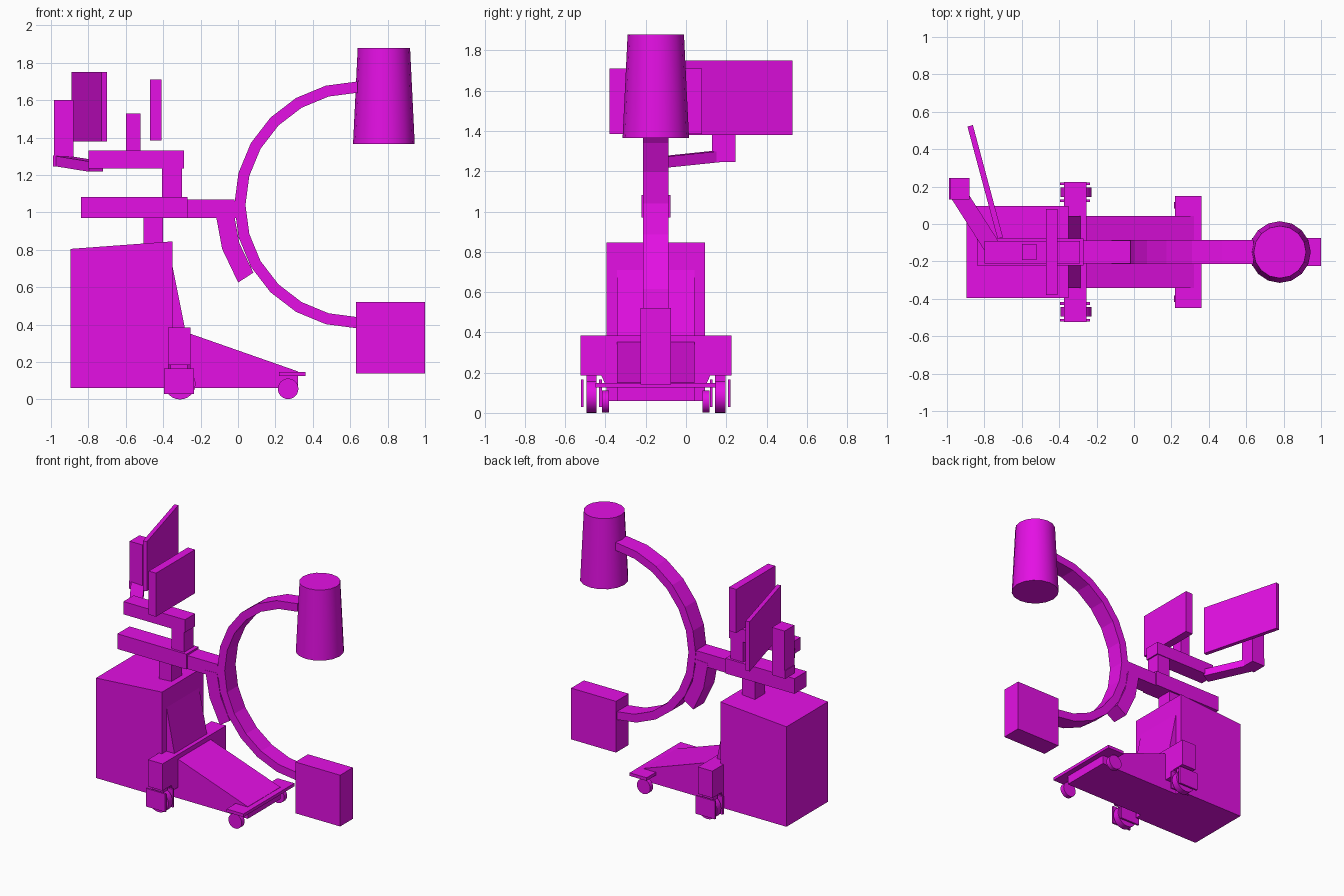
import bpy, bmesh
from math import radians, cos, sin, atan2
from mathutils import Vector, Matrix

cube = bpy.data.objects.get("Cube")
if cube:
    bpy.data.objects.remove(cube, do_unlink=True)

MID = -0.15  # y of the machine's symmetry plane

mat = bpy.data.materials.new("magenta_paint")
mat.use_nodes = True
colour = (0.78, 0.005, 0.78, 1)
mat.diffuse_color = colour
mat.node_tree.nodes["Principled BSDF"].inputs["Base Color"].default_value = colour


def finish(name, bm):
    bmesh.ops.recalc_face_normals(bm, faces=bm.faces)
    mesh = bpy.data.meshes.new(name)
    bm.to_mesh(mesh)
    bm.free()
    mesh.materials.append(mat)
    obj = bpy.data.objects.new(name, mesh)
    bpy.context.collection.objects.link(obj)
    return obj


def box(name, x, y, z):
    """Box from its (min, max) range on each axis."""
    bm = bmesh.new()
    size = [b - a for a, b in (x, y, z)]
    centre = Vector([(a + b) / 2 for a, b in (x, y, z)])
    bmesh.ops.create_cube(bm, size=1,
                          matrix=Matrix.Translation(centre) @ Matrix.Diagonal((*size, 1)))
    return finish(name, bm)


def mid(half):
    return (MID - half, MID + half)


def prism(name, points, offset):
    """Solid made by sweeping a flat outline along an offset."""
    bm = bmesh.new()
    face = bm.faces.new([bm.verts.new(p) for p in points])
    new = bmesh.ops.extrude_face_region(bm, geom=[face])["geom"]
    bmesh.ops.translate(bm, vec=offset,
                        verts=[g for g in new if isinstance(g, bmesh.types.BMVert)])
    return finish(name, bm)


def side_profile(name, outline, half):
    """Prism from an x-z outline, centred on the symmetry plane."""
    return prism(name, [(x, MID - half, z) for x, z in outline], (0, 2 * half, 0))


def beam(name, start, end, width, height):
    """Straight bar from start to end with vertical sides."""
    a, b = Vector(start), Vector(end)
    side = (b - a).cross(Vector((0, 0, 1))).normalized() * width / 2
    up = Vector((0, 0, height / 2))
    return prism(name, [a - side - up, a + side - up, a + side + up, a - side + up], b - a)


def cylinder(name, centre, r1, r2, depth, sides, turn=None):
    bm = bmesh.new()
    matrix = Matrix.Translation(centre)
    if turn:
        matrix = matrix @ Matrix.Rotation(radians(90), 4, turn)
    bmesh.ops.create_cone(bm, cap_ends=True, segments=sides, radius1=r1, radius2=r2,
                          depth=depth, matrix=matrix)
    obj = finish(name, bm)
    bpy.ops.object.select_all(action='DESELECT')
    obj.select_set(True)
    bpy.context.view_layer.objects.active = obj
    bpy.ops.object.shade_smooth_by_angle(angle=radians(35))
    return obj


def ring_outline(inner, outer, start, end, steps):
    """x-z outline of a ring segment about the gantry centre."""
    angles = [radians(start + (end - start) * i / steps) for i in range(steps + 1)]
    def arc(r, seq):
        return [(0.64 + r * cos(a), 1.04 + r * sin(a)) for a in seq]
    return arc(outer, angles) + arc(inner, angles[::-1])


# Cabinet and wedge-shaped base
side_profile("cabinet", [(-0.895, 0.06), (-0.35, 0.06), (-0.35, 0.845), (-0.895, 0.805)], 0.245)
side_profile("base_wedge", [(-0.36, 0.06), (0.32, 0.06), (0.32, 0.15), (-0.28, 0.36),
                            (-0.35, 0.71), (-0.36, 0.71)], 0.192)

# Rear cross beam and front axle plate
half_beam = [(0.375, 0.385), (0.375, 0.185), (0.27, 0.185), (0.25, 0.14)]
outline = half_beam + [(-y, z) for y, z in reversed(half_beam)]
prism("rear_cross_beam", [(-0.375, MID + y, z) for y, z in outline], (0.12, 0, 0))
box("front_axle_plate", (0.22, 0.36), mid(0.3), (0.125, 0.148))

# Wheels on both sides
for side, s in (("right", -1), ("left", 1)):
    cylinder(f"front_wheel_{side}", (0.268, MID + s * 0.25, 0.057), 0.055, 0.055, 0.034, 24, 'X')
    y = MID + s * 0.32
    cylinder(f"rear_wheel_{side}", (-0.31, y, 0.083), 0.083, 0.083, 0.05, 24, 'X')
    box(f"rear_wheel_mount_{side}", (-0.36, -0.27), (y - 0.025, y + 0.025), (0.14, 0.19))
    for part, d in (("inner", -0.045), ("outer", 0.045)):
        p = y + s * d
        box(f"caster_{part}_plate_{side}", (-0.395, -0.235), (p - 0.007, p + 0.007), (0.03, 0.165))

# Support column and horizontal arm
box("lift_column", (-0.505, -0.4), mid(0.06), (0.8, 0.98))
box("arm_housing", (-0.84, -0.27), mid(0.072), (0.97, 1.083))
side_profile("sliding_arm", [(-0.28, 0.97), (-0.01, 0.97), (-0.02, 1.07), (-0.28, 1.07)], 0.062)
side_profile("arc_holder", ring_outline(0.665, 0.762, 183, 213, 2), 0.064)

# C-shaped arc with the two heads
side_profile("c_arc", ring_outline(0.6, 0.66, 90, 270, 12), 0.064)
cylinder("detector_head", (0.78, MID, 1.622), 0.165, 0.14, 0.515, 16)
box("source_head", (0.63, 1.0), mid(0.075), (0.14, 0.522))

# Monitor mast and front monitor
box("monitor_mast", (-0.405, -0.3), mid(0.055), (1.07, 1.25))
box("monitor_bar", (-0.798, -0.29), mid(0.06), (1.235, 1.33))
box("front_monitor_post", (-0.6, -0.52), mid(0.042), (1.32, 1.53))
box("front_monitor", (-0.47, -0.41), mid(0.23), (1.385, 1.71))

# Swing arm and angled rear monitor
beam("swing_link", (-0.76, -0.12, 1.245), (-0.945, 0.17, 1.275), 0.09, 0.055)
box("swing_block", (-0.99, -0.88), (0.13, 0.245), (1.245, 1.305))
box("rear_monitor_post", (-0.985, -0.88), (0.13, 0.245), (1.3, 1.6))
beam("rear_monitor", (-0.715, -0.075, 1.565), (-0.876, 0.525, 1.565), 0.03, 0.37)
